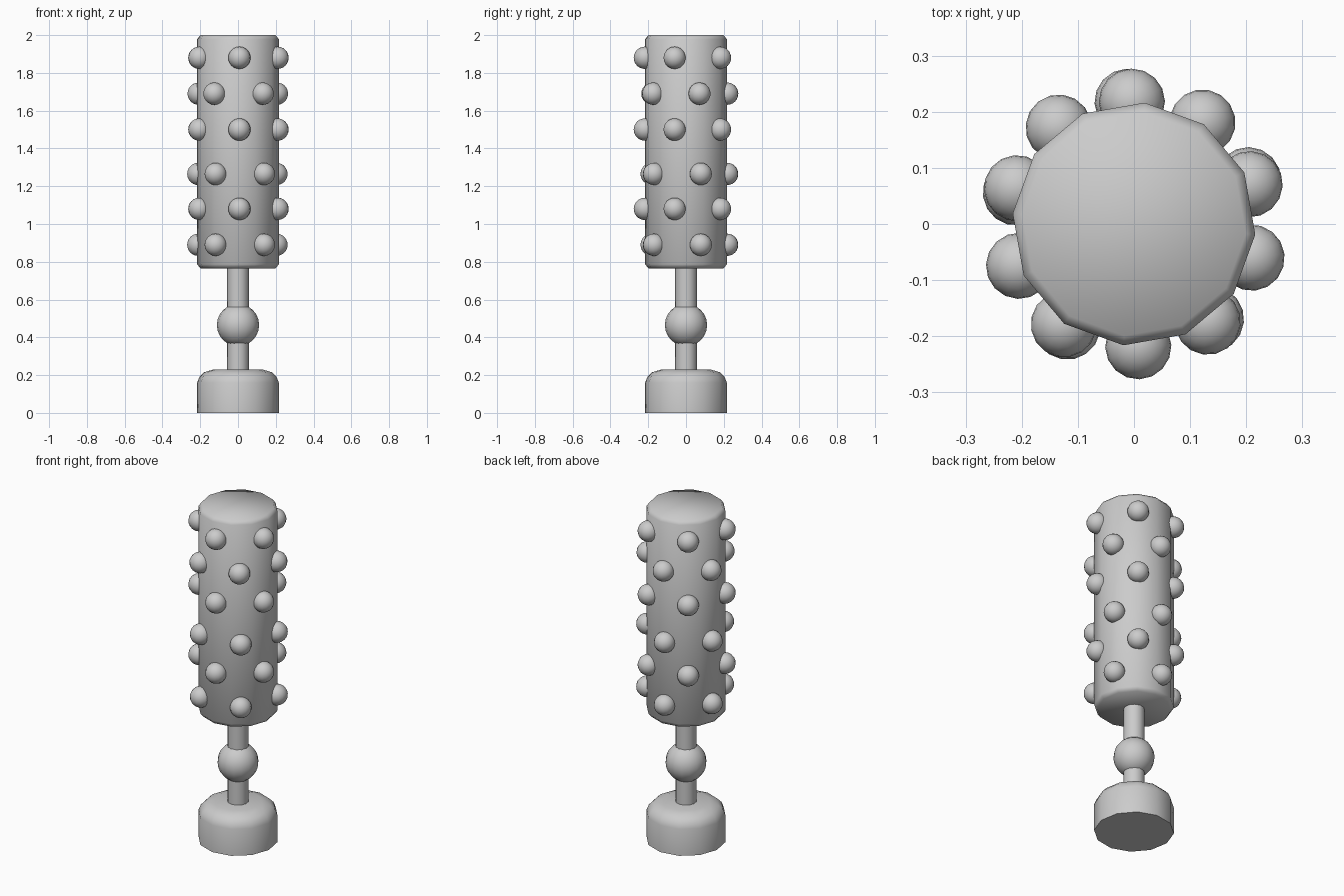
import bpy
import math

cube = bpy.data.objects.get("Cube")
if cube:
    bpy.data.objects.remove(cube, do_unlink=True)

grey = bpy.data.materials.new("plain grey")
grey.use_nodes = True
grey.diffuse_color = (0.6, 0.6, 0.6, 1)
grey.node_tree.nodes["Principled BSDF"].inputs["Base Color"].default_value = (0.6, 0.6, 0.6, 1)

SIDES = 12
TWIST = math.radians(-5)


def finish(obj, name):
    obj.name = name
    obj.data.materials.append(grey)
    bpy.ops.object.shade_smooth_by_angle(angle=math.radians(60))
    return obj


def lathe(name, profile):
    """Capped twelve-sided solid from (radius, height) pairs, bottom to top."""
    verts, faces = [], []
    for radius, z in profile:
        for i in range(SIDES):
            a = TWIST + math.tau * i / SIDES
            verts.append((radius * math.cos(a), radius * math.sin(a), z))
    for r in range(len(profile) - 1):
        for i in range(SIDES):
            j = (i + 1) % SIDES
            a, b = r * SIDES, (r + 1) * SIDES
            faces.append((a + i, a + j, b + j, b + i))
    faces.append(tuple(reversed(range(SIDES))))
    faces.append(tuple(range(len(verts) - SIDES, len(verts))))
    mesh = bpy.data.meshes.new(name)
    mesh.from_pydata(verts, [], faces)
    obj = bpy.data.objects.new(name, mesh)
    bpy.context.collection.objects.link(obj)
    bpy.ops.object.select_all(action="DESELECT")
    obj.select_set(True)
    bpy.context.view_layer.objects.active = obj
    return finish(obj, name)


def ball(name, radius, location, spin=0):
    bpy.ops.mesh.primitive_uv_sphere_add(segments=16, ring_count=12, radius=radius,
                                         location=location, rotation=(0, 0, spin))
    return finish(bpy.context.object, name)


# Foot, stem and joint
lathe("base", [(0.217, 0), (0.217, 0.16), (0.205, 0.19), (0.18, 0.215), (0.13, 0.23)])
lathe("stem", [(0.058, 0.2), (0.058, 0.78)])
ball("stem_ball", 0.112, (0, 0, 0.465))

# Large upper cylinder with narrow chamfers
lathe("cylinder_body", [(0.2, 0.765), (0.217, 0.787), (0.217, 1.978), (0.2, 2.0)])

# Staggered rings of round studs: (height, angle of first stud)
rings = [(1.88, -88), (1.69, -53), (1.5, -88), (1.265, -51), (1.08, -88), (0.89, -51)]
for row, (z, start) in enumerate(rings, 1):
    for k in range(5):
        a = math.radians(start + 72 * k)
        ball(f"stud_{row}_{k + 1}", 0.059, (0.218 * math.cos(a), 0.218 * math.sin(a), z), a)
